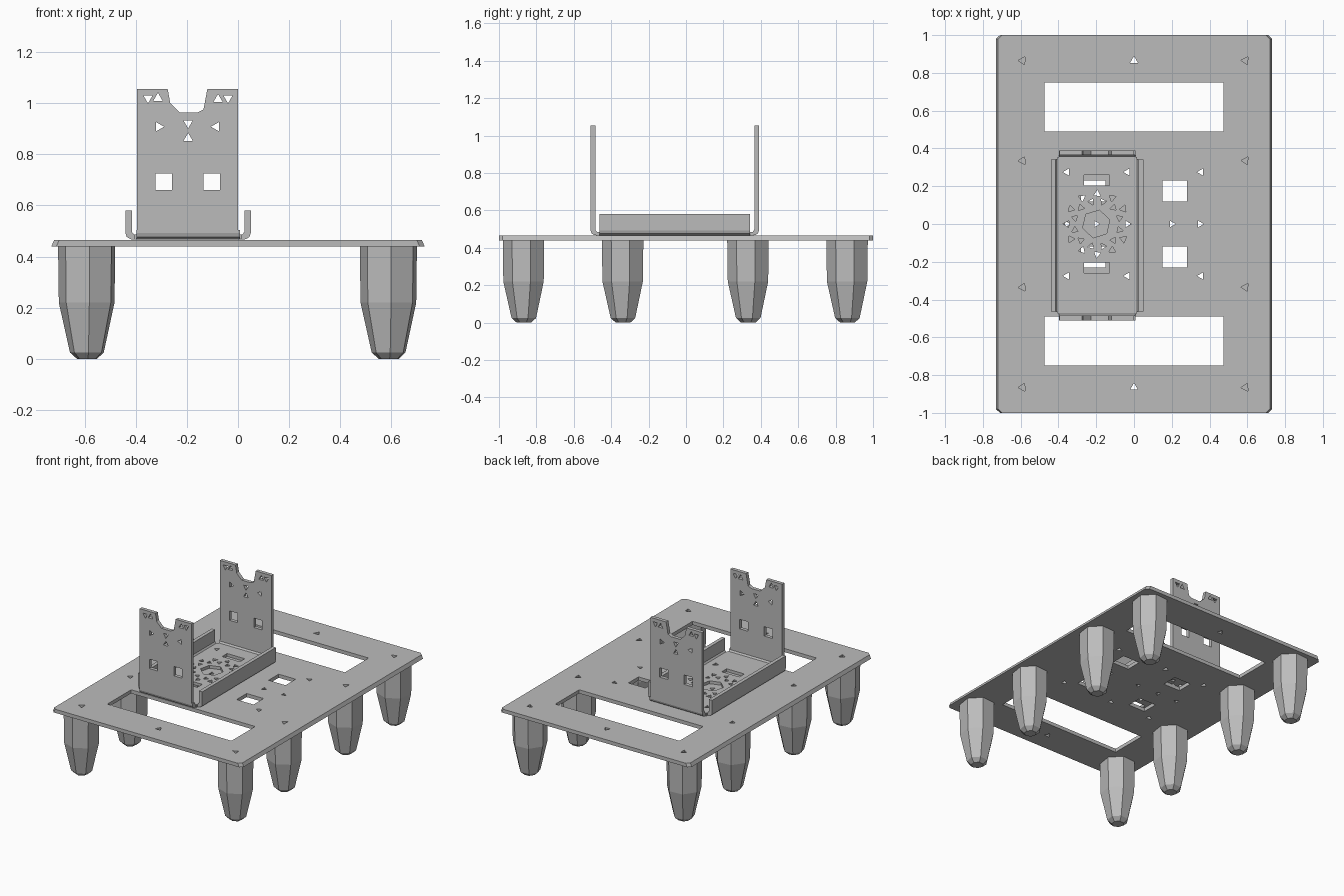
import bpy, bmesh
from math import pi, sin, cos, radians

cube = bpy.data.objects.get("Cube")
if cube:
    bpy.data.objects.remove(cube, do_unlink=True)

grey = bpy.data.materials.new("plain grey")
grey.use_nodes = True
grey.diffuse_color = (0.5, 0.5, 0.5, 1)
grey.node_tree.nodes["Principled BSDF"].inputs["Base Color"].default_value = (0.5, 0.5, 0.5, 1)


def polygon(x, y, r, sides=3, turn=0.0):
    return [(x + r * cos(turn + 2 * pi * k / sides), y + r * sin(turn + 2 * pi * k / sides))
            for k in range(sides)]


def rect(x0, x1, y0, y1):
    return [(x0, y0), (x1, y0), (x1, y1), (x0, y1)]


def slab(name, outline, holes, thickness, location, rotation=(0, 0, 0)):
    """Flat sheet with holes, filled from closed 2D outlines and extruded."""
    curve = bpy.data.curves.new(name, 'CURVE')
    curve.dimensions = '2D'
    curve.fill_mode = 'BOTH'
    curve.extrude = thickness / 2
    for loop in [outline] + holes:
        spline = curve.splines.new('POLY')
        spline.points.add(len(loop) - 1)
        for point, (x, y) in zip(spline.points, loop):
            point.co = (x, y, 0, 1)
        spline.use_cyclic_u = True
    obj = bpy.data.objects.new(name, curve)
    bpy.context.collection.objects.link(obj)
    obj.location, obj.rotation_euler = location, rotation
    bpy.ops.object.select_all(action='DESELECT')
    obj.select_set(True)
    bpy.context.view_layer.objects.active = obj
    bpy.ops.object.convert(target='MESH')
    obj = bpy.context.object
    obj.name = name
    obj.data.materials.clear()
    obj.data.materials.append(grey)
    for face in obj.data.polygons:
        face.use_smooth = False
        face.material_index = 0
    return obj


# Base plate: slots, square cutouts and screw holes
W, c = 0.73, 0.02
outline = [(-W + c, -1), (W - c, -1), (W, -1 + c), (W, 1 - c),
           (W - c, 1), (-W + c, 1), (-W, 1 - c), (-W, -1 + c)]
holes = []
for s in (-1, 1):
    holes.append(rect(-0.475, 0.475, *sorted((s * 0.49, s * 0.75))))
    for t in (-1, 1):
        holes.append(rect(t * 0.215 - 0.065, t * 0.215 + 0.065, s * 0.175 - 0.055, s * 0.175 + 0.055))
        holes.append(polygon(t * 0.59, s * 0.865, 0.024, turn=s))
        holes.append(polygon(t * 0.59, s * 0.335, 0.024, turn=t))
        holes.append(polygon(t * 0.355, s * 0.275, 0.022, turn=pi))
    holes.append(polygon(0, s * 0.865, 0.024, turn=pi / 2))
    holes.append(polygon(-0.035, s * 0.275, 0.022, turn=pi))
for x in (-0.355, -0.2, -0.035, 0.2, 0.35):
    holes.append(polygon(x, 0, 0.02))
plate = slab("base_plate", outline, holes, 0.025, (0, 0, 0.4525))
for v in plate.data.vertices:
    if v.co.z > 0 and abs(v.co.x) > 0.7:
        v.co.x *= 0.985

# Tapered faceted legs
SIDES = 7
for side, sx in (("right", -1), ("left", 1)):
    for place, y in (("front", -0.865), ("front_middle", -0.335),
                     ("back_middle", 0.335), ("back", 0.865)):
        bm = bmesh.new()
        rings = []
        for z, r in ((0, 0.04), (0.025, 0.068), (0.22, 0.112), (0.442, 0.115)):
            rings.append([bm.verts.new((px, py, z)) for px, py in polygon(0, 0, r, SIDES, 0.3)])
        for low, high in zip(rings, rings[1:]):
            for k in range(SIDES):
                n = (k + 1) % SIDES
                bm.faces.new((low[k], low[n], high[n], high[k]))
        bm.faces.new(rings[0][::-1])
        bm.faces.new(rings[-1])
        mesh = bpy.data.meshes.new("leg")
        bm.to_mesh(mesh)
        bm.free()
        mesh.materials.append(grey)
        leg = bpy.data.objects.new(f"{side}_{place}_leg", mesh)
        leg.location = (sx * 0.59, y, 0)
        bpy.context.collection.objects.link(leg)

# Bracket floor: central hexagon, ring of holes, slots and screw holes
BX, BY = -0.195, -0.06
floor_holes = [polygon(-0.2, 0, 0.075, 6, 0.3)]
for k in range(12):
    a = radians(30 * k)
    b = a + radians(15)
    floor_holes.append(polygon(BX + 0.16 * cos(a), 0.16 * sin(a), 0.021, turn=a * 2.3))
    floor_holes.append(polygon(BX + 0.122 * cos(b), 0.122 * sin(b), 0.019, turn=b * 1.7))
for s in (-1, 1):
    floor_holes.append(rect(-0.265, -0.13, s * 0.232 - 0.027, s * 0.232 + 0.027))
    for x in (-0.355, -0.035):
        floor_holes.append(polygon(x, s * 0.275, 0.022, turn=pi))
slab("bracket_floor", rect(-0.405, 0.015, -0.475, 0.355), floor_holes, 0.02, (0, 0, 0.476))


def folded_lip(name, reach, top, length, angle):
    """Sheet bending up from the floor; reach is the distance from the bracket centre."""
    r = reach
    profile = [(r - 0.045, 0.466), (r - 0.02, 0.468), (r - 0.005, 0.477), (r, 0.492), (r, top),
               (r - 0.025, top), (r - 0.025, 0.497), (r - 0.033, 0.486), (r - 0.045, 0.486)]
    slab(name, profile, [], length, (BX, BY, 0), (pi / 2, 0, angle))


folded_lip("left_lip", 0.245, 0.58, 0.805, 0)
folded_lip("right_lip", 0.245, 0.58, 0.805, pi)
folded_lip("back_bend", 0.45, 0.505, 0.405, pi / 2)
folded_lip("front_bend", 0.45, 0.505, 0.405, -pi / 2)

# End walls with a notched top, square windows and screw holes
wall = [(-0.395, 0.5), (0, 0.5), (0, 1.055), (-0.12, 1.055), (-0.135, 0.975), (-0.16, 0.963),
        (-0.228, 0.963), (-0.265, 1.0), (-0.275, 1.055), (-0.395, 1.055)]
wall_holes = [rect(x - 0.032, x + 0.032, 0.66, 0.725) for x in (-0.29, -0.102)]
for x, z, turn in ((-0.31, 0.908, 0), (-0.085, 0.908, pi), (-0.195, 0.863, pi / 2),
                   (-0.195, 0.922, -pi / 2), (-0.352, 1.02, -pi / 2), (-0.313, 1.02, pi / 2),
                   (-0.078, 1.015, pi / 2), (-0.039, 1.02, -pi / 2)):
    wall_holes.append(polygon(x, z, 0.021, turn=turn))
for name, y in (("front_wall", -0.4975), ("back_wall", 0.3775)):
    slab(name, wall, wall_holes, 0.025, (0, y, 0), (pi / 2, 0, 0))
